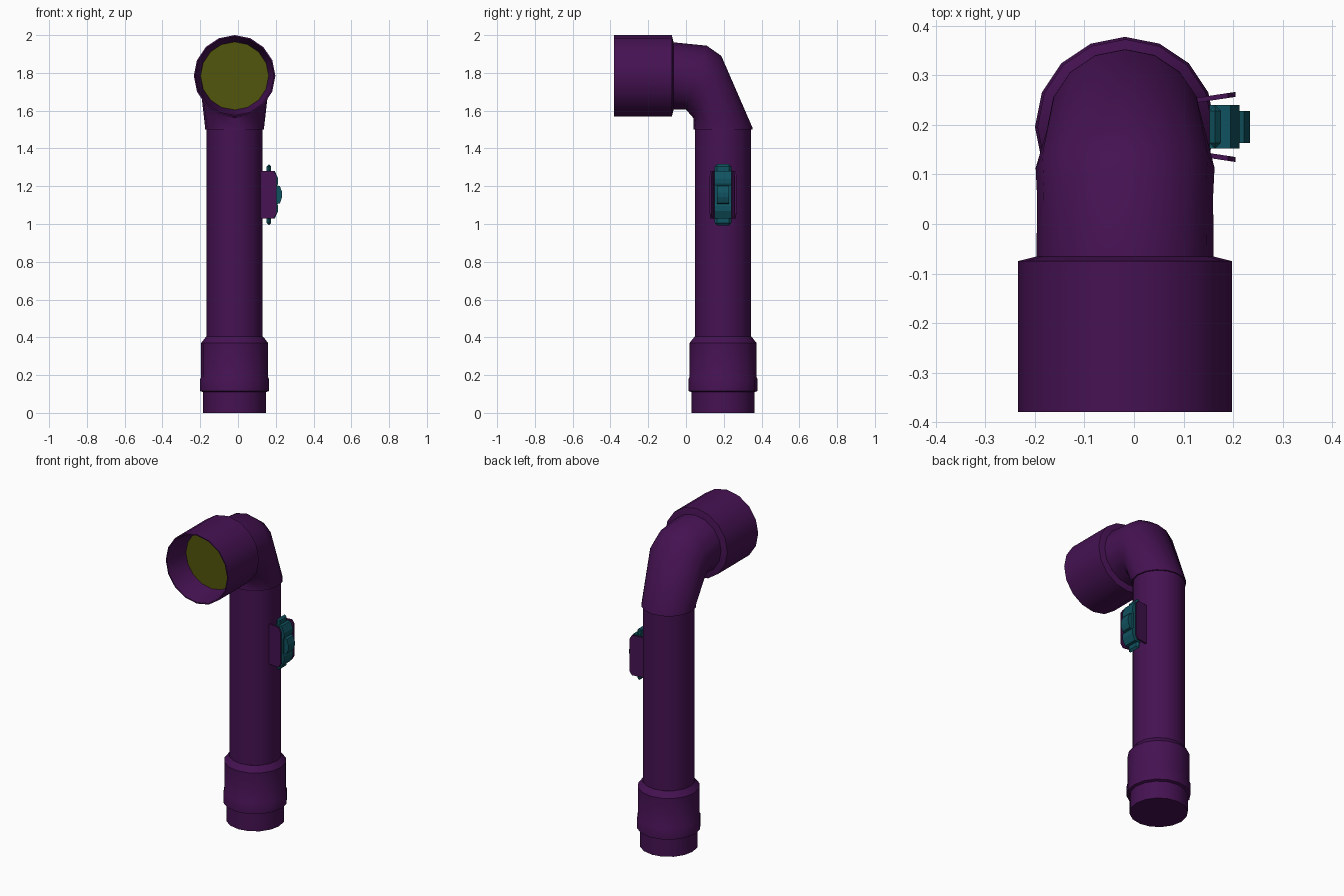
import bpy, bmesh
from math import cos, sin, pi, radians
from mathutils import Vector

cube = bpy.data.objects.get("Cube")
if cube:
    bpy.data.objects.remove(cube)

CX, CY, HEAD_Z, SIDES = -0.018, 0.196, 1.784, 16


def material(name, rgb):
    m = bpy.data.materials.new(name)
    m.use_nodes = True
    m.diffuse_color = (*rgb, 1)
    m.node_tree.nodes["Principled BSDF"].inputs["Base Color"].default_value = (*rgb, 1)
    return m


purple = material("purple plastic", (0.06, 0.006, 0.085))
teal = material("teal switch", (0.005, 0.085, 0.115))
olive = material("olive lens", (0.085, 0.092, 0.004))


def finish(name, bm, mat, smooth=True):
    bmesh.ops.recalc_face_normals(bm, faces=bm.faces)
    mesh = bpy.data.meshes.new(name)
    bm.to_mesh(mesh)
    bm.free()
    mesh.materials.append(mat)
    ob = bpy.data.objects.new(name, mesh)
    bpy.context.collection.objects.link(ob)
    if smooth:
        bpy.ops.object.select_all(action="DESELECT")
        ob.select_set(True)
        bpy.context.view_layer.objects.active = ob
        bpy.ops.object.shade_smooth_by_angle(angle=radians(32))
    return ob


def loft(name, rings, mat):
    """Skin circles, each given by the two ends of its diameter in the yz plane."""
    bm = bmesh.new()
    loops = []
    for y0, z0, y1, z1 in rings:
        a, b = Vector((CX, y0, z0)), Vector((CX, y1, z1))
        mid, up = (a + b) / 2, (b - a) / 2
        side = Vector((up.length, 0, 0))
        loops.append([bm.verts.new(mid + side * cos(2 * pi * i / SIDES) + up * sin(2 * pi * i / SIDES))
                      for i in range(SIDES)])
    for p, q in zip(loops, loops[1:]):
        for i in range(SIDES):
            j = (i + 1) % SIDES
            bm.faces.new((p[i], p[j], q[j], q[i]))
    bm.faces.new(loops[0])
    bm.faces.new(loops[-1])
    return finish(name, bm, mat)


def upright(profile):
    return [(CY - r, z, CY + r, z) for r, z in profile]


def forward(profile):
    return [(y, HEAD_Z - r, y, HEAD_Z + r) for r, y in profile]


def prism(name, outline, y0, y1, mat, splay=0.0, inset=0.0):
    """Extrude an xz outline along y; splay leans it sideways as x grows."""
    bm = bmesh.new()
    x0 = min(x for x, z in outline)
    ends = []
    for y in (y0, y1):
        ends.append([bm.verts.new((x, y + splay * (x - x0), z)) for x, z in outline])
    n = len(outline)
    for i in range(n):
        j = (i + 1) % n
        bm.faces.new((ends[0][i], ends[0][j], ends[1][j], ends[1][i]))
    for end in ends:
        bm.faces.new(end)
    return finish(name, bm, mat, False)


# Handle with stepped end cap
loft("end_cap", upright([(0.166, 0), (0.166, 0.11), (0.182, 0.115), (0.182, 0.18),
                         (0.177, 0.19), (0.177, 0.37), (0.15, 0.405)]), purple)
loft("handle_tube", upright([(0.149, 0.39), (0.149, 1.505)]), purple)

# Elbow turning from the handle to the head
loft("elbow", [(-0.08, 1.605, -0.08, 1.963), (0.0, 1.606, 0.11, 1.944),
               (0.04, 1.56, 0.187, 1.89), (0.04, 1.51, 0.352, 1.51),
               (0.039, 1.5, 0.353, 1.5)], purple)

# Hollow head and its recessed lens
loft("head", forward([(0.18, -0.066), (0.216, -0.075), (0.216, -0.38),
                      (0.209, -0.38), (0.18, -0.23)]), purple)
loft("lens", forward([(0.18, -0.228), (0.18, -0.232)]), olive)

# Splayed guards beside the switch
MID_Z = 1.155
guard = [(0.1, -0.125), (0.19, -0.125), (0.205, -0.1), (0.205, 0.1), (0.19, 0.125), (0.1, 0.125)]
guard = [(x, z + MID_Z) for x, z in guard]
for label, s in (("front", -1), ("back", 1)):
    prism(label + "_switch_guard", guard, CY + s * 0.045, CY + s * 0.055, purple, s * 0.15)

# Sliding switch: long plate, stepped body and thumb ridge, symmetric about its middle


def mirrored(half):
    return [(x, MID_Z + z) for x, z in half] + [(x, MID_Z - z) for x, z in reversed(half)]


plate = prism("switch_plate", mirrored([(0.152, 0.162), (0.176, 0.162)]), CY - 0.044, CY + 0.044, teal)
bevel = plate.modifiers.new("rounded ends", "BEVEL")
bevel.width = 0.012
bevel.segments = 1
prism("switch_body", mirrored([(0.152, 0.125), (0.195, 0.125), (0.213, 0.085), (0.213, 0.06),
                               (0.205, 0.045)]), CY - 0.044, CY + 0.044, teal)
prism("thumb_ridge", mirrored([(0.19, 0.055), (0.222, 0.045), (0.234, 0.012)]),
      CY - 0.032, CY + 0.032, teal)
